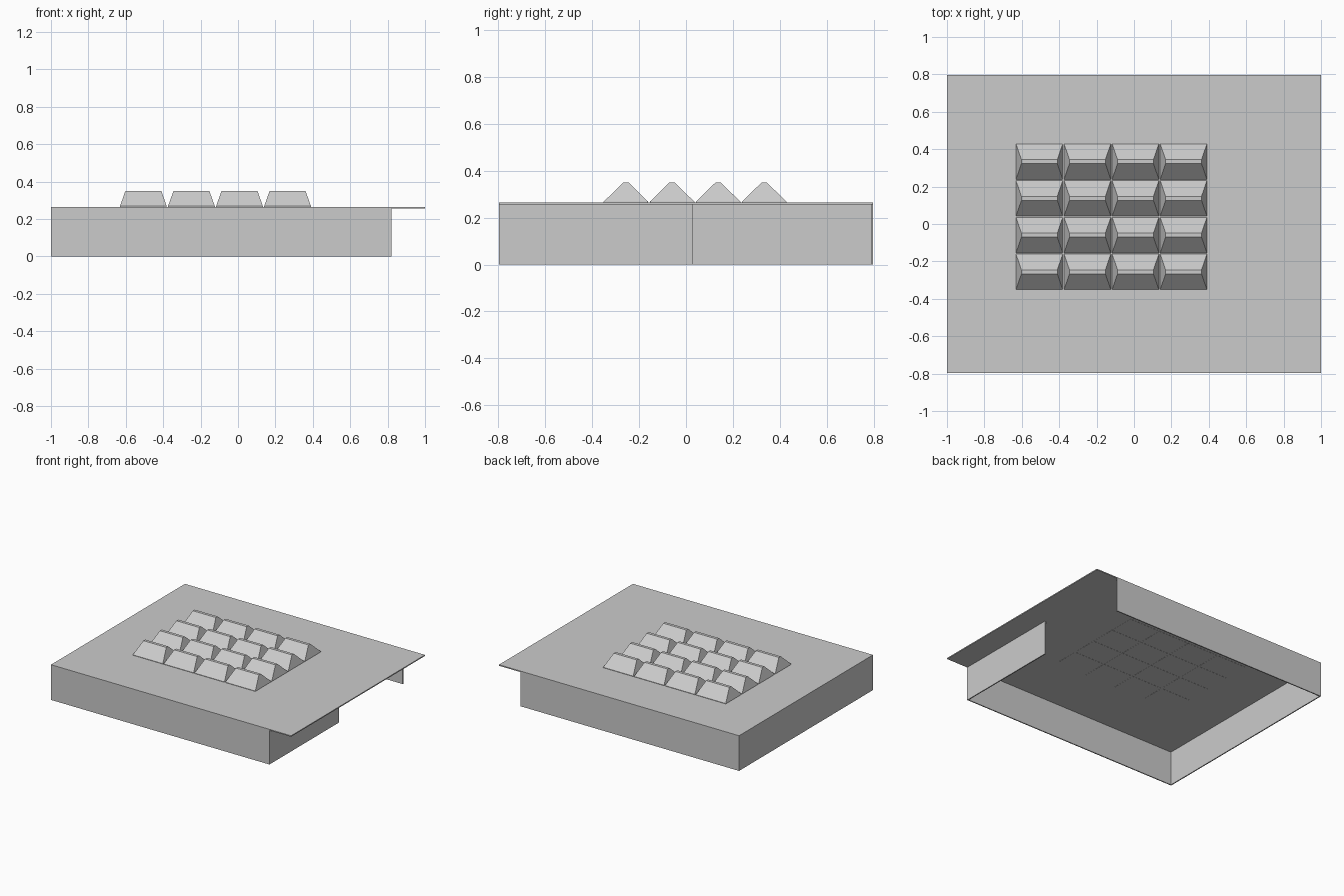
import bpy, bmesh

if "Cube" in bpy.data.objects:
    bpy.data.objects.remove(bpy.data.objects["Cube"])

HX, HY = 1.0, 0.797       # half size of the roof
WALL_X = 0.82             # end of the enclosed part
T = 0.008                 # sheet thickness
TOP = 0.265               # roof surface height


def make(name, verts, faces):
    bm = bmesh.new()
    vs = [bm.verts.new(v) for v in verts]
    for f in faces:
        bm.faces.new([vs[i] for i in f])
    bmesh.ops.recalc_face_normals(bm, faces=bm.faces[:])
    me = bpy.data.meshes.new(name)
    bm.to_mesh(me)
    bm.free()
    ob = bpy.data.objects.new(name, me)
    bpy.context.collection.objects.link(ob)
    return ob


def rings(name, loops):
    """Closed solid through a stack of rectangles (x0, x1, y0, y1, z)."""
    verts, faces = [], [(3, 2, 1, 0)]
    for x0, x1, y0, y1, z in loops:
        verts += [(x0, y0, z), (x1, y0, z), (x1, y1, z), (x0, y1, z)]
    for k in range(len(loops) - 1):
        for i in range(4):
            j = (i + 1) % 4
            faces.append((4*k + i, 4*k + j, 4*k + 4 + j, 4*k + 4 + i))
    n = len(verts) - 4
    faces.append((n, n + 1, n + 2, n + 3))
    return make(name, verts, faces)


# Thin walls as one run, leaving half of the right side open
def wall_outline(d):
    return [(WALL_X - d, 0.03), (WALL_X - d, -HY + d), (-HX + d, -HY + d),
            (-HX + d, HY - d), (WALL_X, HY - d)]


plan = wall_outline(0) + wall_outline(T)[::-1]
n = len(plan)
zt = TOP - T
verts = [(x, y, 0) for x, y in plan] + [(x, y, zt) for x, y in plan]
faces = [(i, (i + 1) % n, n + (i + 1) % n, n + i) for i in range(n)]
for i in range(n // 2 - 1):   # bottom and top strips
    q = (i, i + 1, n - 2 - i, n - 1 - i)
    faces += [q, tuple(n + k for k in q)]
make("walls", verts, faces)

# Overhanging flat roof
rings("roof", [(-HX, HX, -HY, HY, TOP - T), (-HX, HX, -HY, HY, TOP)])

# Grid of hipped skylights, reaching just through the roof
for r in range(4):
    for c in range(4):
        x, y = -0.506 + 0.257 * c, -0.256 + 0.1965 * r
        bx, by = 0.125, 0.095
        base = (x - bx, x + bx, y - by, y + by)
        rings(f"skylight_{r}_{c}", [
            base + (TOP - T - 0.001,),
            base + (TOP + 0.003,),
            (x - 0.096, x + 0.096, y - 0.011, y + 0.011, 0.35)])
